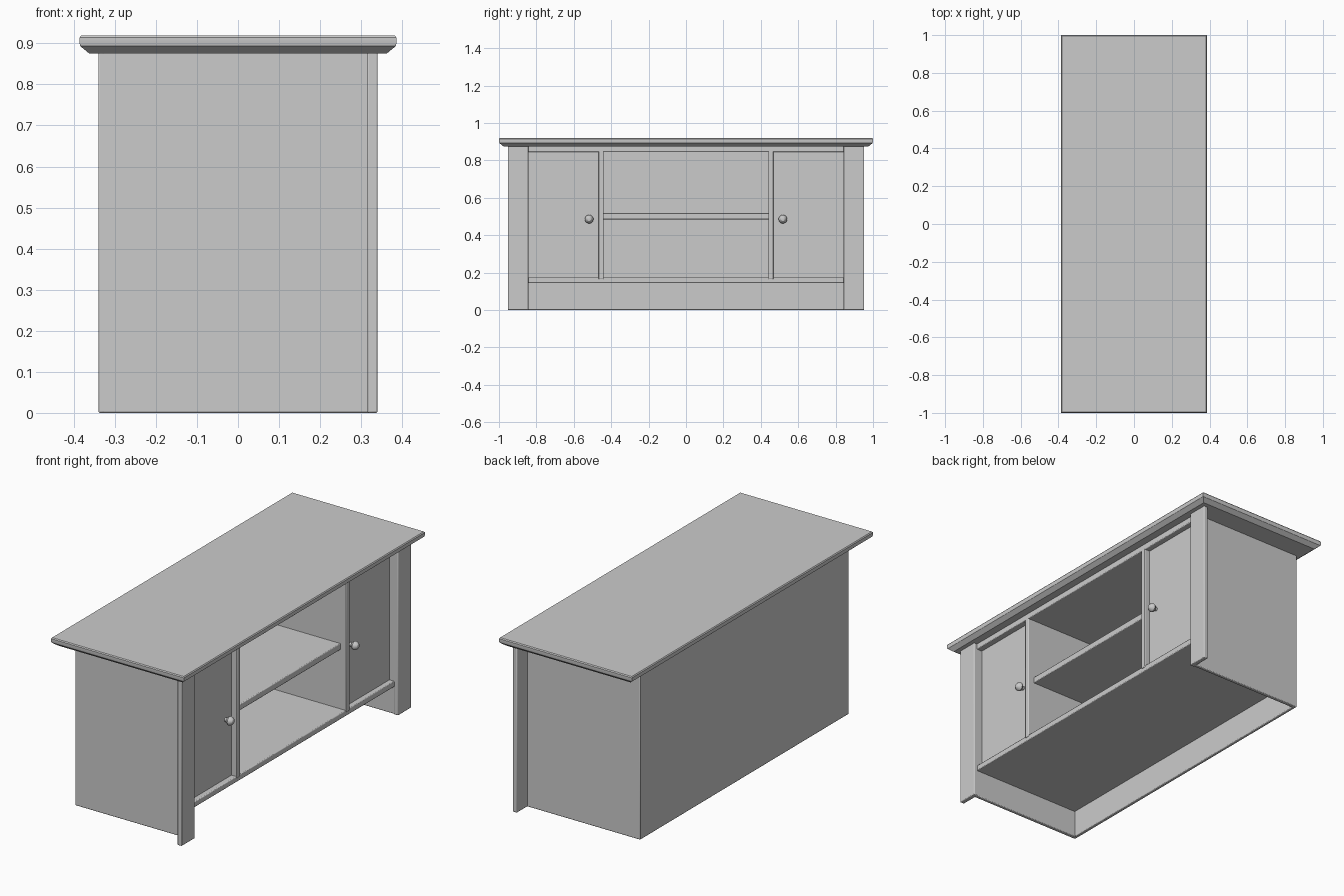
import bpy
import bmesh

cube = bpy.data.objects.get("Cube")
if cube:
    bpy.data.objects.remove(cube, do_unlink=True)

GREY = (0.6, 0.6, 0.6, 1)
mat = bpy.data.materials.new("plain grey")
mat.use_nodes = True
mat.diffuse_color = GREY
mat.node_tree.nodes["Principled BSDF"].inputs["Base Color"].default_value = GREY


def finish(name, bm, bevel=0.0):
    """Turn a bmesh into a named object, with softly rounded edges if asked."""
    mesh = bpy.data.meshes.new(name)
    bmesh.ops.recalc_face_normals(bm, faces=bm.faces)
    bm.to_mesh(mesh)
    bm.free()
    mesh.materials.append(mat)
    obj = bpy.data.objects.new(name, mesh)
    bpy.context.collection.objects.link(obj)
    if bevel:
        mod = obj.modifiers.new("soft edges", "BEVEL")
        mod.width = bevel
        mod.segments = 2
        mod.limit_method = "ANGLE"
    bpy.ops.object.select_all(action="DESELECT")
    obj.select_set(True)
    bpy.context.view_layer.objects.active = obj
    bpy.ops.object.shade_smooth_by_angle()
    return obj


def box(name, x, y, z, bevel=0.004):
    """Box between the given (low, high) ranges."""
    bm = bmesh.new()
    bmesh.ops.create_cube(bm, size=1)
    for v in bm.verts:
        v.co = [r[0] if c < 0 else r[1] for c, r in zip(v.co, (x, y, z))]
    return finish(name, bm, bevel)


# Table top: a slab with its lower edge chamfered inwards
bm = bmesh.new()
rings = []
for inset, z in ((0.024, 0.875), (0.002, 0.893), (0, 0.9), (0, 0.914), (0.004, 0.919)):
    hx, hy = 0.386 - inset, 1 - inset
    rings.append([bm.verts.new((sx * hx, sy * hy, z))
                  for sx, sy in ((-1, -1), (1, -1), (1, 1), (-1, 1))])
for low, high in zip(rings, rings[1:]):
    for i in range(4):
        j = (i + 1) % 4
        bm.faces.new((low[i], low[j], high[j], high[i]))
bm.faces.new(rings[0])
bm.faces.new(rings[-1])
finish("table_top", bm)

# Carcass
box("back_panel", (-0.34, -0.322), (-0.866, 0.866), (0, 0.878))
box("bottom_shelf", (-0.33, 0.318), (-0.85, 0.85), (0.145, 0.175))
box("middle_shelf", (-0.33, 0.287), (-0.45, 0.45), (0.485, 0.518))
box("top_rail", (-0.33, 0.322), (-0.85, 0.85), (0.845, 0.878))


def span(side, a, b):
    return tuple(sorted((side * a, side * b)))


# Mirrored parts at both ends
for side, label in ((-1, "front"), (1, "back")):
    box(label + "_side_panel", (-0.34, 0.325), span(side, 0.846, 0.866), (0, 0.878))
    box(label + "_post", (0.315, 0.34), span(side, 0.842, 0.953), (0, 0.878))
    box(label + "_post_liner", (0.27, 0.32), span(side, 0.842, 0.86), (0.15, 0.86), 0)
    box(label + "_divider", (-0.33, 0.322), span(side, 0.44, 0.468), (0.165, 0.855))
    box(label + "_door", (0.265, 0.29), span(side, 0.46, 0.85), (0.165, 0.85))

    # Door knob: turned profile around the x axis
    profile = [(0.285, 0.01), (0.3, 0.01), (0.306, 0.018), (0.316, 0.023),
               (0.328, 0.019), (0.336, 0.01), (0.338, 0)]
    bm = bmesh.new()
    verts = [bm.verts.new((x, side * 0.518 + r, 0.486)) for x, r in profile]
    edges = [bm.edges.new(pair) for pair in zip(verts, verts[1:])]
    bmesh.ops.spin(bm, geom=verts + edges, cent=(0, side * 0.518, 0.486),
                   axis=(1, 0, 0), angle=6.2831853, steps=20)
    bmesh.ops.remove_doubles(bm, verts=bm.verts, dist=0.0005)
    finish(label + "_knob", bm)
